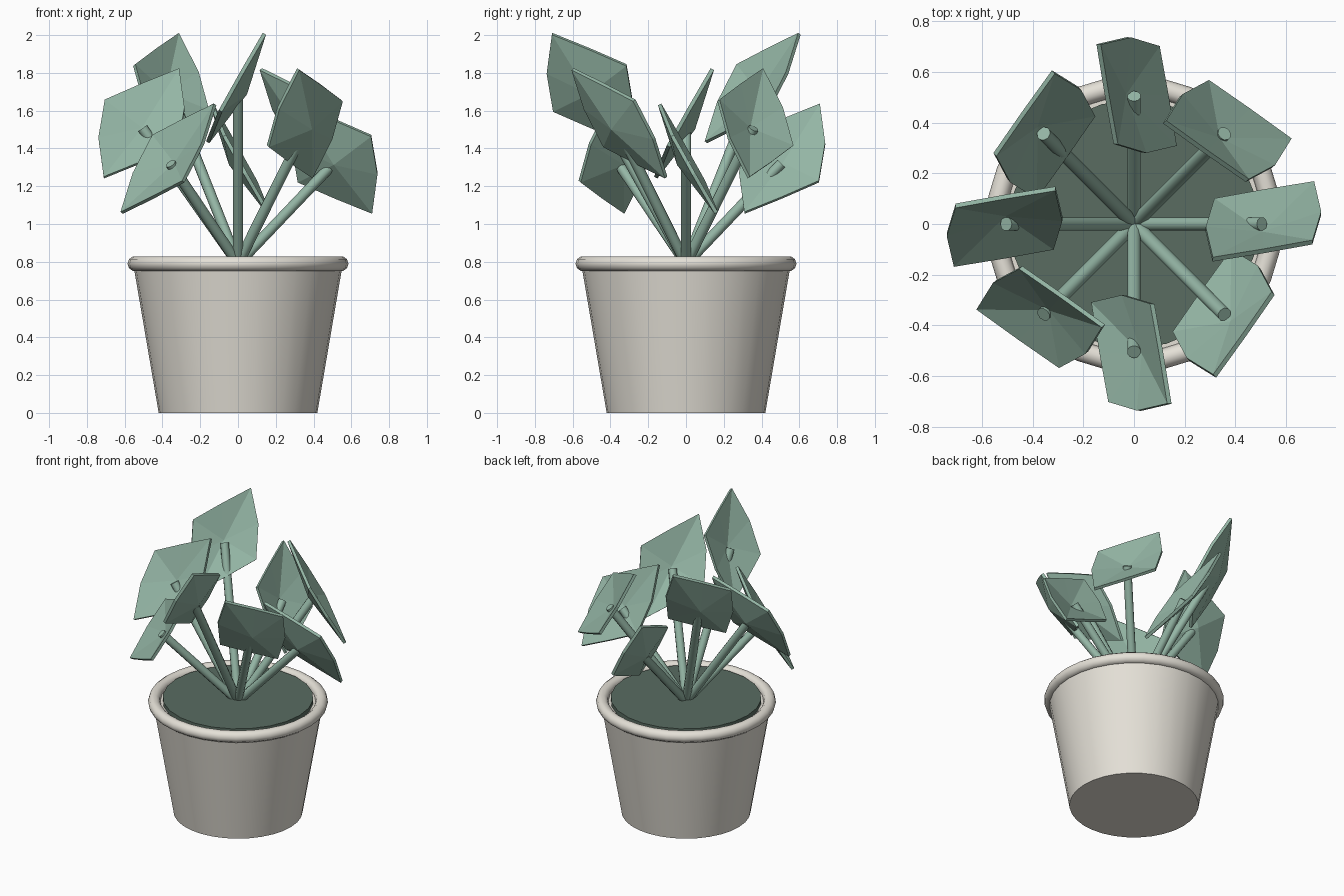
import bpy, bmesh, math
from mathutils import Vector, Matrix

if "Cube" in bpy.data.objects:
    bpy.data.objects.remove(bpy.data.objects["Cube"])


def material(name, rgb):
    m = bpy.data.materials.new(name)
    m.diffuse_color = (*rgb, 1)
    m.use_nodes = True
    m.node_tree.nodes["Principled BSDF"].inputs["Base Color"].default_value = m.diffuse_color
    return m


POT = material("pot_clay", (0.78, 0.75, 0.68))
GREEN = material("leaf_green", (0.30, 0.47, 0.38))
SOIL = material("soil_dark", (0.10, 0.15, 0.12))


def finish(obj, name, mat, smooth=True):
    obj.name = name
    obj.data.materials.append(mat)
    if smooth:
        bpy.ops.object.shade_smooth_by_angle(angle=math.radians(40))
    return obj


# Tapered pot with a round rim
bpy.ops.mesh.primitive_cone_add(vertices=32, radius1=0.42, radius2=0.555,
                                depth=0.79, location=(0, 0, 0.395))
finish(bpy.context.object, "pot", POT)
bpy.ops.mesh.primitive_torus_add(major_radius=0.545, minor_radius=0.04,
                                 major_segments=32, minor_segments=10,
                                 location=(0, 0, 0.79))
finish(bpy.context.object, "pot_rim", POT)

# Soil disc
bpy.ops.mesh.primitive_cylinder_add(vertices=24, radius=0.49, depth=0.08,
                                    location=(0, 0, 0.78))
finish(bpy.context.object, "soil", SOIL)


def add_stem(name, a, b, r=0.028):
    d = b - a
    bpy.ops.mesh.primitive_cylinder_add(vertices=10, radius=r, depth=d.length,
                                        location=(a + b) / 2)
    obj = bpy.context.object
    obj.rotation_euler = d.to_track_quat('Z', 'Y').to_euler()
    finish(obj, name, GREEN)


# Leaf axes: length, width and face normal of the tilted leaf
U = Vector((0.2, 0.15, -0.287))
V = Vector((0.2, -0.085, 0.125))
N = V.cross(U).normalized()
RIM = [(1, 0), (0.54, 0.6), (0, 0.97), (-0.5, 0.5),
       (-1, 0), (-0.54, -0.6), (0, -0.97), (0.5, -0.5)]


def add_leaf(name, centre, yaw):
    # Shallow pointed dish: a fan from the middle to the rim, with thickness
    bm = bmesh.new()
    t = N * 0.01
    layers = []
    for off in (t, -t):
        rim = [bm.verts.new(U * a + V * b + N * 0.012 + off) for a, b in RIM]
        layers.append((rim, bm.verts.new(N * -0.045 + off)))
    n = len(RIM)
    (top, tc), (bot, bc) = layers
    for i in range(n):
        j = (i + 1) % n
        bm.faces.new((top[i], top[j], tc))
        bm.faces.new((bot[j], bot[i], bc))
        bm.faces.new((top[j], top[i], bot[i], bot[j]))
    bmesh.ops.recalc_face_normals(bm, faces=bm.faces)
    bm.transform(Matrix.Translation(centre) @ Matrix.Rotation(yaw, 4, 'Z'))
    me = bpy.data.meshes.new(name)
    bm.to_mesh(me)
    bm.free()
    obj = bpy.data.objects.new(name, me)
    bpy.context.collection.objects.link(obj)
    finish(obj, name, GREEN, smooth=False)


# Eight stems in a ring with three repeating heights; leaves turn the other way
for i in range(8):
    ang = -i * math.pi / 4
    z = 1.34 + 0.187 * (i % 3)
    out = Vector((math.cos(ang), math.sin(ang), 0))
    add_stem(f"stem_{i + 1}", Vector((0, 0, 0.79)),
             out * 0.505 + Vector((0, 0, z - 0.02)))
    add_leaf(f"leaf_{i + 1}", out * 0.51 + Vector((0, 0, z)), -ang)
